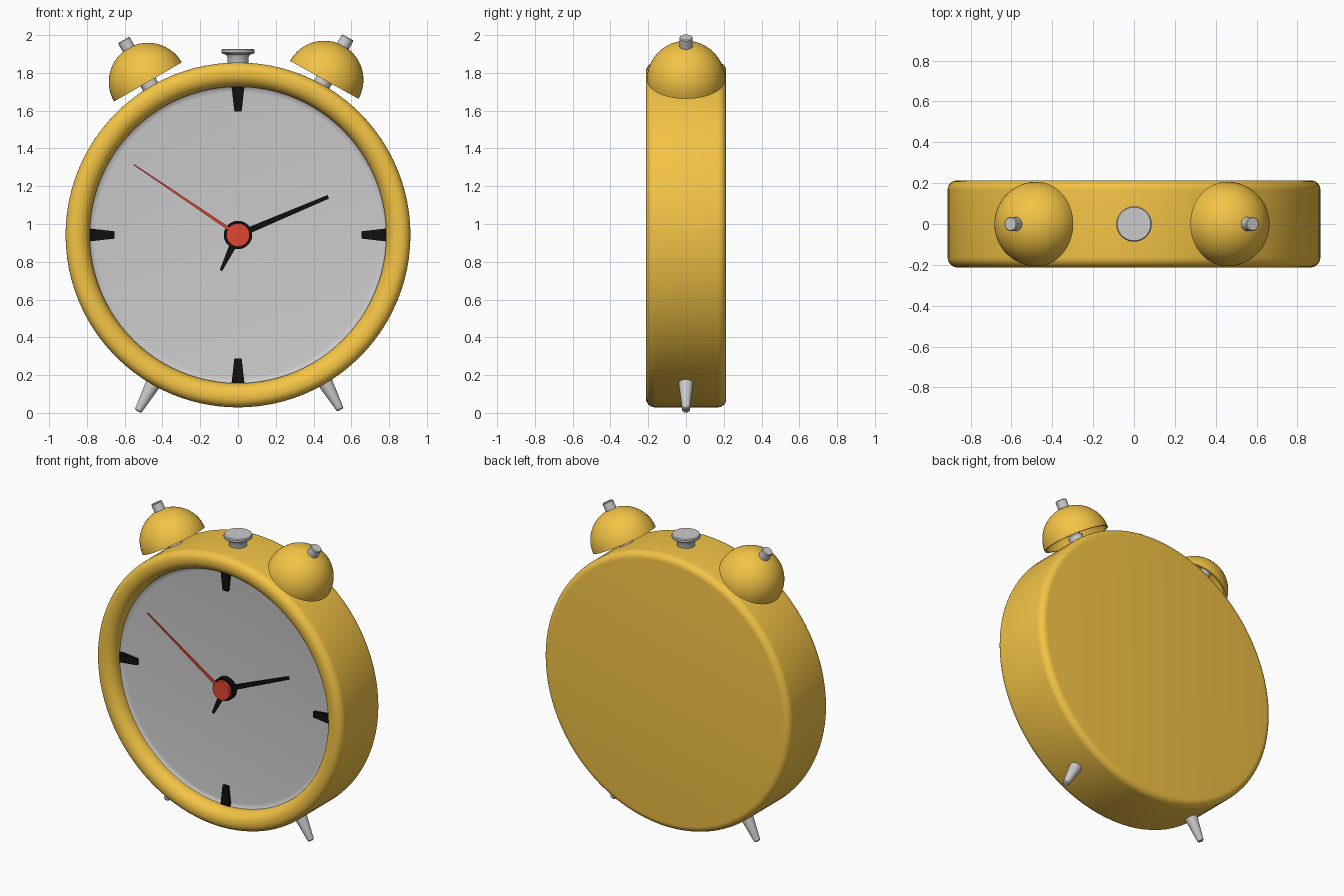
import bpy, bmesh
from math import sin, cos, pi, radians, atan2, hypot
from mathutils import Matrix, Vector

if "Cube" in bpy.data.objects:
    bpy.data.objects.remove(bpy.data.objects["Cube"])

CZ = 0.942  # height of the clock centre


def material(name, rgb):
    m = bpy.data.materials.new(name)
    m.diffuse_color = (*rgb, 1)
    m.use_nodes = True
    m.node_tree.nodes["Principled BSDF"].inputs["Base Color"].default_value = m.diffuse_color
    return m


YELLOW = material("yellow", (0.90, 0.55, 0.06))
BLACK = material("black", (0.005, 0.005, 0.005))
RED = material("red", (0.75, 0.06, 0.03))


def finish(name, bm, mat, matrix):
    bmesh.ops.remove_doubles(bm, verts=bm.verts, dist=1e-5)
    bmesh.ops.recalc_face_normals(bm, faces=bm.faces)
    mesh = bpy.data.meshes.new(name)
    bm.to_mesh(mesh)
    bm.free()
    ob = bpy.data.objects.new(name, mesh)
    bpy.context.collection.objects.link(ob)
    ob.matrix_world = matrix
    if mat:
        mesh.materials.append(mat)
    bpy.ops.object.select_all(action='DESELECT')
    ob.select_set(True)
    bpy.context.view_layer.objects.active = ob
    bpy.ops.object.shade_smooth_by_angle(angle=radians(35))
    return ob


def lathe(name, profile, mat, matrix, steps=48):
    """Spin (radius, height) points around local z."""
    bm = bmesh.new()
    vs = [bm.verts.new((r, 0, h)) for r, h in profile]
    es = [bm.edges.new(p) for p in zip(vs, vs[1:])]
    bmesh.ops.spin(bm, geom=vs + es, cent=(0, 0, 0), axis=(0, 0, 1),
                   angle=2 * pi, steps=steps)
    return finish(name, bm, mat, matrix)


def arc(cx, cy, r, a0, a1, n):
    """Points on a circular arc, angles in degrees."""
    angles = [radians(a0 + (a1 - a0) * i / n) for i in range(n + 1)]
    return [(cx + r * cos(a), cy + r * sin(a)) for a in angles]


def pointer(name, angle, r0, r1, w0, w1, y0, y1, mat):
    """Tapered flat bar on the dial running from radius r0 to r1."""
    bm = bmesh.new()
    rings = [[bm.verts.new((x, y, z)) for x, z in
              ((-w0, r0), (w0, r0), (w1, r1), (-w1, r1))] for y in (y0, y1)]
    a, b = rings
    bm.faces.new(a)
    bm.faces.new(b)
    for i in range(4):
        j = (i + 1) % 4
        bm.faces.new((a[i], a[j], b[j], b[i]))
    return finish(name, bm, mat,
                  Matrix.Translation((0, 0, CZ)) @ Matrix.Rotation(angle, 4, 'Y'))


# Local z of these lathes points to the front
FRONT = Matrix.Translation((0, 0, CZ)) @ Matrix.Rotation(pi / 2, 4, 'X')

# Case with rolled front rim and rounded back edge
case = [(0, -0.213)] + arc(0.868, -0.168, 0.045, -90, 0, 6)
case += arc(0.863, 0.163, 0.05, 0, 90, 6)
case += arc(0.855, 0.143, 0.07, 95, 180, 8) + [(0.785, 0.10), (0, 0.10)]
lathe("case", case, YELLOW, FRONT, 96)

# Dial with slightly raised edge
lathe("dial", [(0, 0.12), (0.755, 0.12), (0.775, 0.123), (0.787, 0.132), (0.787, 0.10)],
      None, FRONT, 96)

# Quarter-hour markers
for i in range(4):
    pointer(f"hour_marker_{i + 1}", i * pi / 2, 0.653, 0.784, 0.019, 0.034,
            -0.115, -0.137, BLACK)

# Hands
for name, dx, dz, w0, w1, y, mat in (
        ("hour_hand", -0.09, -0.188, 0.024, 0.007, -0.130, BLACK),
        ("minute_hand", 0.478, 0.202, 0.017, 0.010, -0.142, BLACK),
        ("second_hand", -0.552, 0.373, 0.009, 0.003, -0.166, RED)):
    pointer(name, atan2(dx, dz), 0, hypot(dx, dz), w0, w1, y, y - 0.01, mat)

# Hub and its cap
lathe("hub", [(0, 0.11), (0.075, 0.11), (0.075, 0.158), (0, 0.158)], BLACK, FRONT)
lathe("hub_cap", [(0, 0.15), (0.062, 0.15), (0.062, 0.18), (0, 0.18)], RED, FRONT)

# Bells: hollow domes on a rod, with a collar against the case
dome = arc(0, 0, 0.207, 90, 0, 16) + arc(0, 0, 0.195, 0, 90, 16)
for side, x, z, tilt in (("left", -0.477, 1.752, -30), ("right", 0.457, 1.763, 29)):
    m = Matrix.Translation((x, 0, z)) @ Matrix.Rotation(radians(tilt), 4, 'Y')
    lathe(f"{side}_bell", dome, YELLOW, m)
    lathe(f"{side}_bell_rod",
          [(0, -0.07), (0.046, -0.07), (0.046, 0.02), (0.035, 0.02),
           (0.035, 0.252), (0.031, 0.257), (0, 0.257)], None, m, 32)

# Top push button
lathe("top_button",
      [(0, 1.83), (0.056, 1.83), (0.056, 1.885), (0.064, 1.897), (0.080, 1.901),
       (0.087, 1.907), (0.087, 1.921), (0.082, 1.927), (0, 1.927)],
      None, Matrix.Identity(4))

# Tapered feet splayed outwards
foot = [(0, 0), (0.014, 0), (0.020, 0.006), (0.039, 0.16), (0.039, 0.21), (0, 0.21)]
for side, x, z, tilt in (("left", -0.53, 0.008, 29), ("right", 0.542, 0.016, -29)):
    m = Matrix.Translation((x, 0, z)) @ Matrix.Rotation(radians(tilt), 4, 'Y')
    lathe(f"{side}_foot", foot, None, m, 32)
